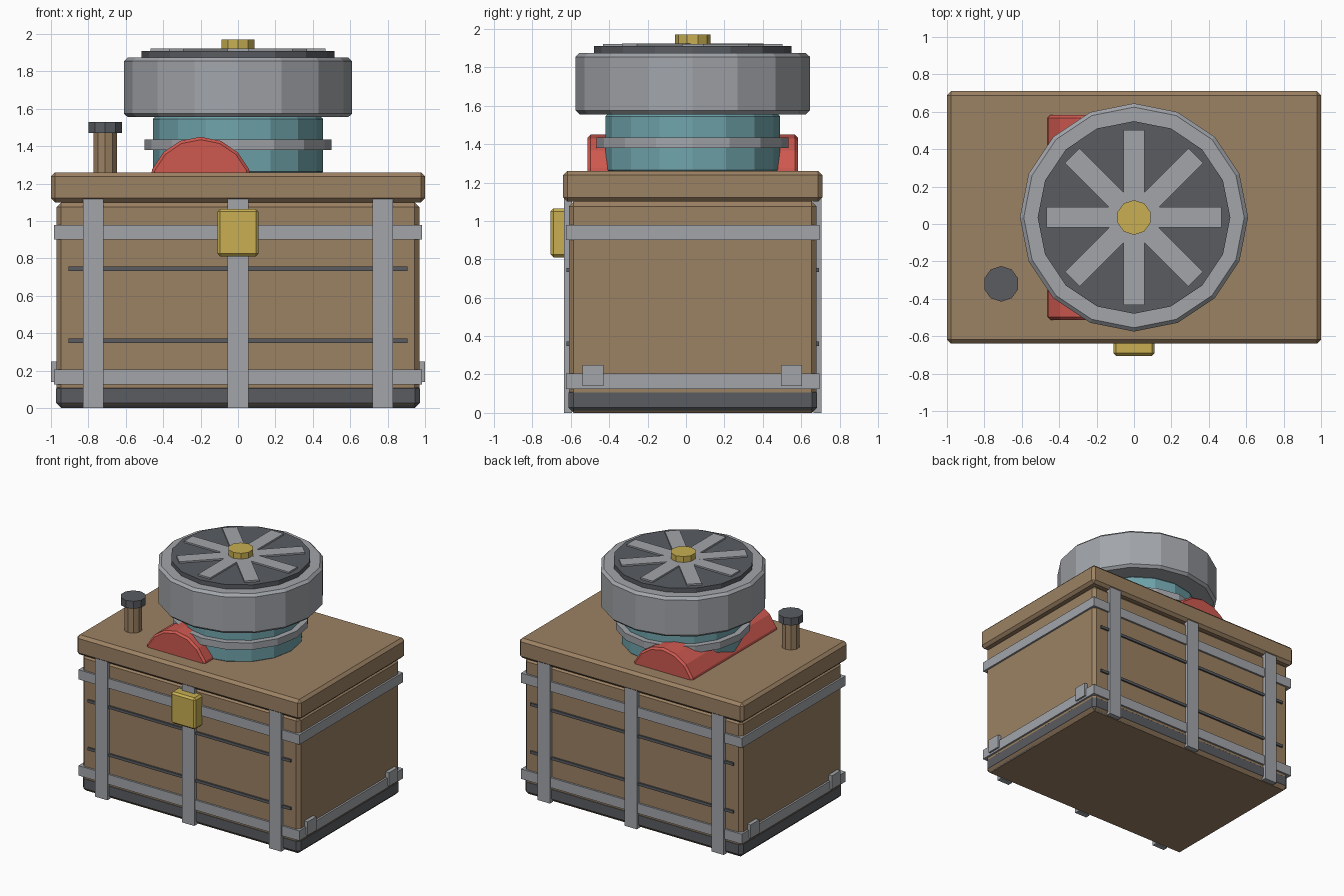
import bpy
from math import pi

CY = 0.035  # centre line of the crate in y

cube = bpy.data.objects.get("Cube")
if cube:
    bpy.data.objects.remove(cube, do_unlink=True)


def material(name, rgb):
    m = bpy.data.materials.new(name)
    m.use_nodes = True
    colour = (*rgb, 1)
    m.diffuse_color = colour
    m.node_tree.nodes["Principled BSDF"].inputs["Base Color"].default_value = colour
    return m


wood = material("wood brown", (0.33, 0.22, 0.125))
steel = material("steel grey", (0.36, 0.375, 0.40))
dark = material("dark grey", (0.10, 0.107, 0.12))
red = material("red", (0.62, 0.10, 0.08))
teal = material("teal", (0.16, 0.37, 0.41))
brass = material("brass", (0.58, 0.43, 0.085))


def finish(name, mat, bevel):
    ob = bpy.context.object
    ob.name = name
    ob.data.materials.append(mat)
    if bevel:
        mod = ob.modifiers.new("Bevel", 'BEVEL')
        mod.width = bevel
        mod.segments = 1
        mod.limit_method = 'ANGLE'
        mod.angle_limit = pi / 4
    return ob


def box(name, mat, x, y, z, bevel=0, turn=0):
    """Box from (min, max) pairs on each axis."""
    spans = (x, y, z)
    bpy.ops.mesh.primitive_cube_add(size=1, location=[sum(s) / 2 for s in spans],
                                    rotation=(0, 0, turn))
    ob = bpy.context.object
    ob.scale = [s[1] - s[0] for s in spans]
    bpy.ops.object.transform_apply(location=False, rotation=False, scale=True)
    return finish(name, mat, bevel)


def disc(name, mat, x, y, r, z, sides=16, bevel=0):
    """Upright cylinder between two heights."""
    bpy.ops.mesh.primitive_cylinder_add(vertices=sides, radius=r, depth=z[1] - z[0],
                                        location=(x, y, sum(z) / 2))
    return finish(name, mat, bevel)


def around(half):
    return (CY - half, CY + half)


# Crate, base and lid
box("crate_body", wood, (-0.97, 0.97), around(0.645), (0, 1.10), 0.025)
box("crate_base", dark, (-0.972, 0.972), around(0.647), (0.002, 0.13), 0.025)
box("lid", wood, (-1, 1), around(0.675), (1.10, 1.26), 0.022)

# Bands running round the crate
for name, z in (("lower_band", (0.125, 0.205)), ("upper_band", (0.90, 0.978))):
    box(name, steel, (-0.985, 0.985), around(0.66), z)

# Upright straps and plank seams on front and back
for side, s in (("front", -1), ("back", 1)):
    def face(depth):
        return sorted((CY + s * 0.63, CY + s * depth))
    for i, x in enumerate((-0.775, 0, 0.775)):
        box(f"{side}_strap_{i + 1}", steel, (x - 0.055, x + 0.055), face(0.67), (0, 1.12))
    for i, z in enumerate((0.36, 0.745)):
        box(f"{side}_seam_{i + 1}", dark, (-0.905, 0.905), face(0.658), (z - 0.011, z + 0.011))

# Brackets at the foot of each end
for side, s in (("right", -1), ("left", 1)):
    for i, y in enumerate((CY - 0.52, CY + 0.515)):
        box(f"{side}_bracket_{i + 1}", steel, sorted((s * 0.95, s)),
            (y - 0.055, y + 0.055), (0.14, 0.25))

# Latch
box("latch", brass, (-0.11, 0.11), (-0.705, -0.60), (0.81, 1.065), 0.015)

# Knob on the lid
disc("knob_post", wood, -0.71, -0.32, 0.067, (1.25, 1.48), 10)
disc("knob_cap", dark, -0.71, -0.32, 0.095, (1.47, 1.53), 10)

# Half-sunk roller lying across the lid
bpy.ops.mesh.primitive_cylinder_add(vertices=16, radius=0.28, depth=1.095,
                                    location=(-0.2, CY, 1.17), rotation=(pi / 2, 0, 0))
finish("roller", red, 0.015)

# Neck, collar and drum
disc("neck", teal, 0, CY, 0.455, (1.25, 1.56), bevel=0.015)
disc("collar", steel, 0, CY, 0.50, (1.38, 1.435))
disc("drum", steel, 0, CY, 0.61, (1.555, 1.875), bevel=0.02)
disc("drum_top", dark, 0, CY, 0.515, (1.87, 1.91))

# Spokes and hub on the drum
for i in range(4):
    box(f"spoke_{i + 1}", steel, (-0.467, 0.467), around(0.055),
        (1.90, 1.922 + i * 0.0004), turn=i * pi / 4)
disc("hub", brass, 0, CY, 0.093, (1.90, 1.97), 10)
